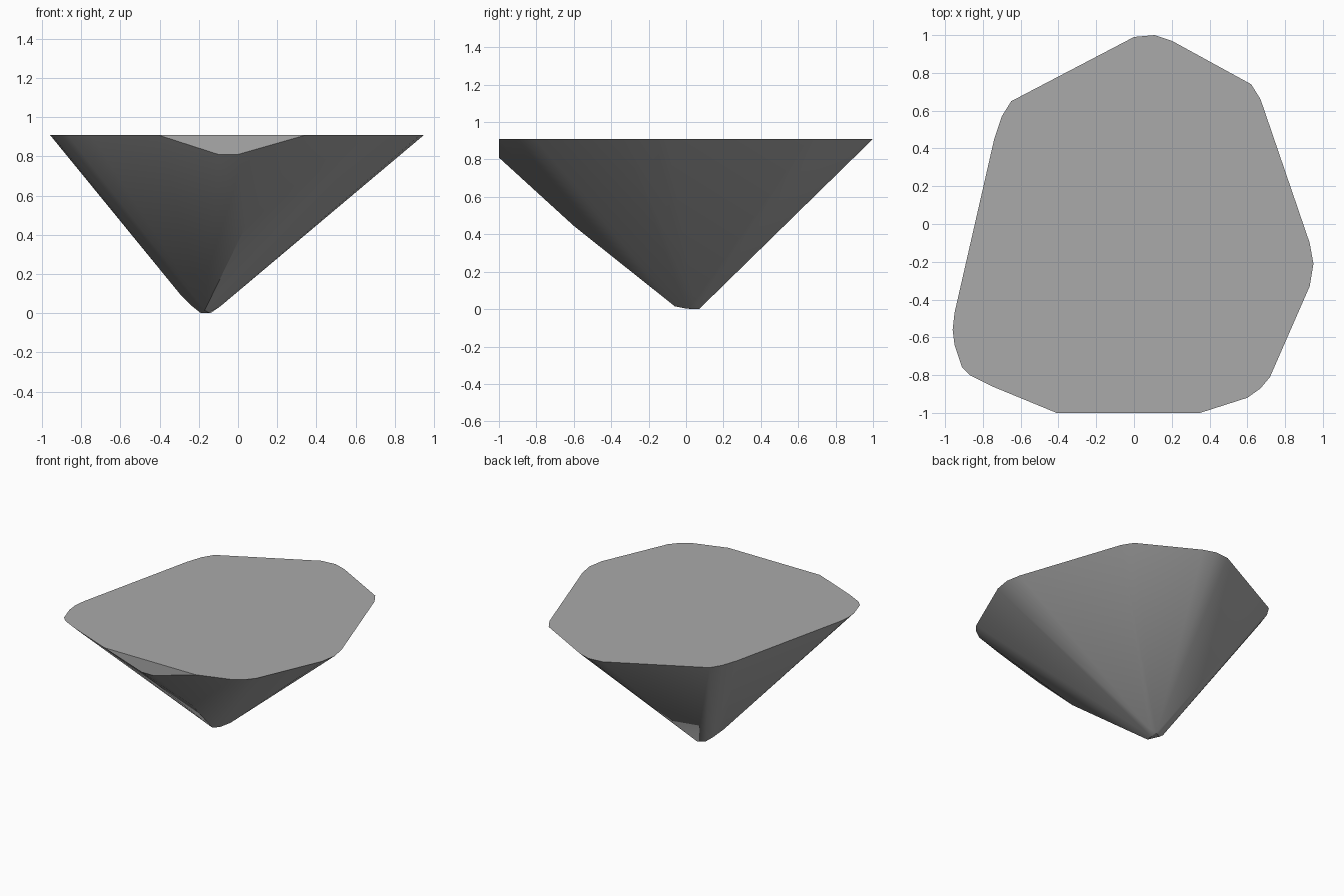
import bpy, bmesh, math

cube = bpy.data.objects.get("Cube")
if cube:
    bpy.data.objects.remove(cube, do_unlink=True)

TOP = 0.91
# Flat top outline, counter-clockwise seen from below
rim = [(0, .99), (.11, 1), (.2, .97), (.62, .74), (.67, .66), (.93, -.1),
       (.95, -.21), (.93, -.33), (.74, -.76), (.72, -.81), (.67, -.87),
       (.6, -.92), (.35, -1), (-.41, -1), (-.75, -.86), (-.87, -.8),
       (-.91, -.76), (-.95, -.64), (-.96, -.56), (-.95, -.47),
       (-.74, .45), (-.7, .57), (-.65, .65)]
# Lower edge of the cut front, and the bulge under it
front = [(-.1, -1, .81), (0, -1, .81), (.04, -.6, .445)]
# Worn tip
tip = [(-.19, .04, 0), (-.14, .07, 0), (-.15, 0, .003), (-.17, -.06, .015),
       (-.09, .04, .035), (-.24, .02, .04), (-.29, -.03, .09)]

# Solid rock as the hull of its corners
bm = bmesh.new()
for p in [(x, y, TOP) for x, y in rim] + front + tip:
    bm.verts.new(p)
hull = bmesh.ops.convex_hull(bm, input=bm.verts)
loose = [v for v in bm.verts if not v.link_faces]
bmesh.ops.delete(bm, geom=loose, context='VERTS')
bmesh.ops.dissolve_limit(bm, angle_limit=math.radians(0.5),
                         verts=bm.verts, edges=bm.edges)
bmesh.ops.recalc_face_normals(bm, faces=bm.faces)

mesh = bpy.data.meshes.new("rock")
bm.to_mesh(mesh)
bm.free()
rock = bpy.data.objects.new("rock", mesh)
bpy.context.collection.objects.link(rock)

# Grey stone
stone = bpy.data.materials.new("grey stone")
stone.use_nodes = True
grey = (.4, .4, .4, 1)
stone.diffuse_color = grey
stone.node_tree.nodes["Principled BSDF"].inputs["Base Color"].default_value = grey
mesh.materials.append(stone)

# Soft sides, crisp top and front edges
bpy.ops.object.select_all(action='DESELECT')
rock.select_set(True)
bpy.context.view_layer.objects.active = rock
bpy.ops.object.shade_smooth_by_angle(angle=math.radians(30))
